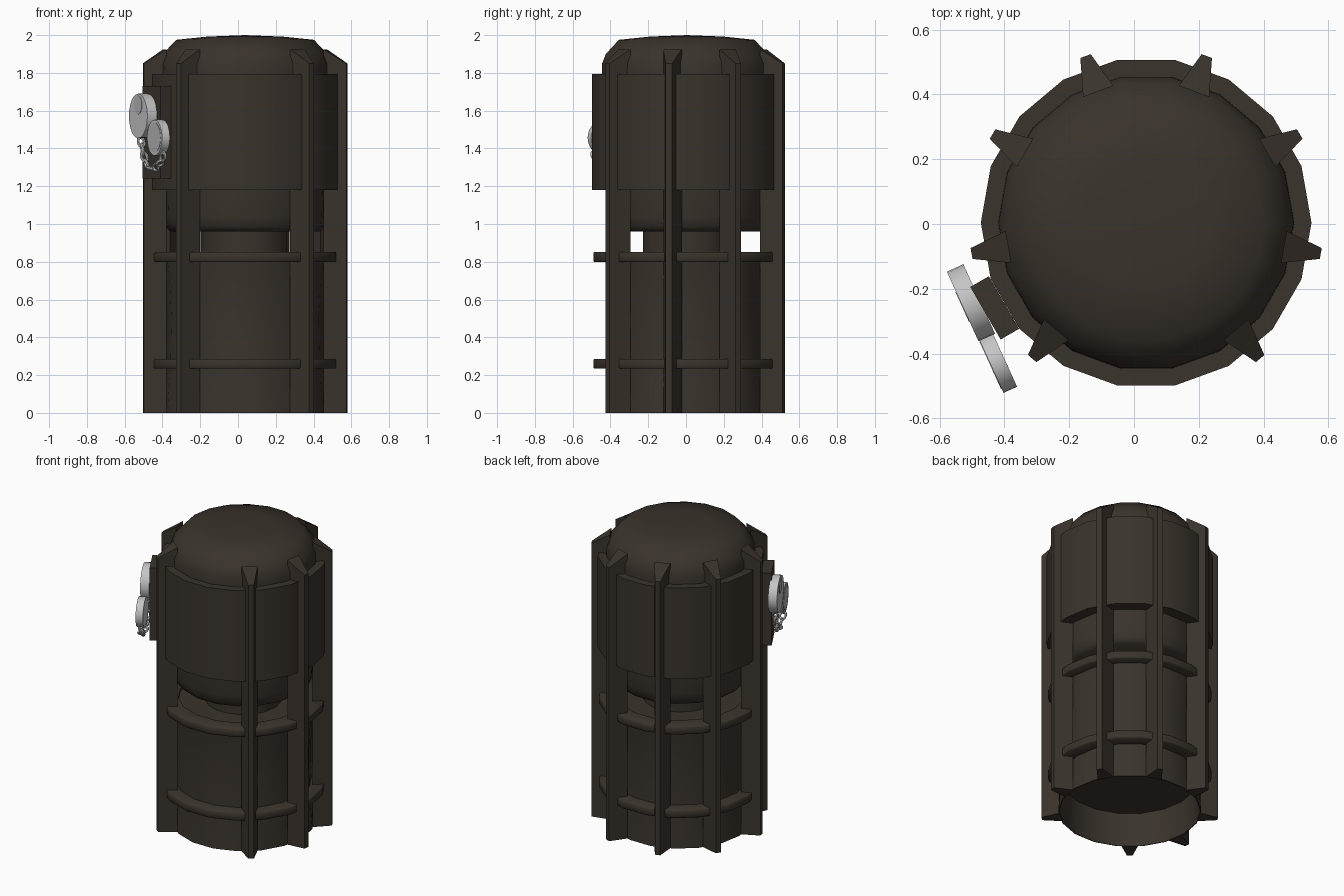
import bpy, bmesh, math
from mathutils import Vector, Matrix

if "Cube" in bpy.data.objects:
    bpy.data.objects.remove(bpy.data.objects["Cube"])

CX = 0.0375   # axis of the canister
CY = 0.004
SIDES = 18


def material(name, rgb):
    m = bpy.data.materials.new(name)
    m.diffuse_color = (*rgb, 1)
    m.use_nodes = True
    m.node_tree.nodes["Principled BSDF"].inputs["Base Color"].default_value = m.diffuse_color
    return m


BROWN = material("dark brown metal", (0.042, 0.033, 0.025))
GREY = material("light grey metal", (0.56, 0.56, 0.56))
MID = material("mid grey metal", (0.47, 0.47, 0.47))


def finish(name, bm, mat, angle=32):
    bmesh.ops.remove_doubles(bm, verts=bm.verts, dist=1e-5)
    bmesh.ops.recalc_face_normals(bm, faces=bm.faces)
    me = bpy.data.meshes.new(name)
    bm.to_mesh(me)
    bm.free()
    me.materials.append(mat)
    ob = bpy.data.objects.new(name, me)
    bpy.context.collection.objects.link(ob)
    if angle:
        bpy.ops.object.select_all(action='DESELECT')
        ob.select_set(True)
        bpy.context.view_layer.objects.active = ob
        bpy.ops.object.shade_smooth_by_angle(angle=math.radians(angle))
    return ob


def lathe(name, profile, mat=BROWN, closed=False, angle=32):
    """Revolve an (r, z) profile about the canister axis."""
    bm = bmesh.new()
    vs = [bm.verts.new((r, 0, z)) for r, z in profile]
    n = len(vs)
    edges = [bm.edges.new((vs[i], vs[(i + 1) % n])) for i in range(n if closed else n - 1)]
    bmesh.ops.spin(bm, geom=vs + edges, cent=(0, 0, 0), axis=(0, 0, 1),
                   angle=2 * math.pi, steps=SIDES, use_duplicate=False)
    bmesh.ops.remove_doubles(bm, verts=bm.verts, dist=1e-4)
    bmesh.ops.translate(bm, verts=bm.verts, vec=(CX, CY, 0))
    return finish(name, bm, mat, angle)


# domed upper housing, its outer band, and the narrow core below
lathe("upper_housing", [(0, 0.96), (0.395, 0.96), (0.42, 0.985), (0.432, 1.04),
                        (0.436, 1.2), (0.457, 1.78), (0.455, 1.85), (0.435, 1.9),
                        (0.365, 1.975), (0.2, 1.992), (0, 2.0)], angle=50)
lathe("outer_band", [(0.42, 1.18), (0.51, 1.18), (0.51, 1.795), (0.42, 1.795)], closed=True)
lathe("core", [(0.235, 0.78), (0.235, 1.0)])

# lower drum, hollow underneath
lathe("lower_drum", [(0, 0.83), (0.44, 0.83), (0.425, 0.7), (0.415, 0.5), (0.42, 0.25),
                     (0.438, 0.0), (0.433, 0.0), (0.415, 0.22), (0, 0.22)])

# two hoops
for name, z in (("lower_hoop", 0.26), ("upper_hoop", 0.825)):
    lathe(name, [(0.4, z - 0.026), (0.498, z - 0.026), (0.502, z - 0.021),
                 (0.502, z + 0.021), (0.498, z + 0.026), (0.4, z + 0.026)],
          closed=True, angle=60)


# eight tapered vertical ribs, the front position is left empty
def rib(name, deg):
    bm = bmesh.new()
    ri, ro, wi, wo = 0.431, 0.547, 0.05, 0.017
    rows = [[(ri, -wi, 0), (ro, -wo, 0), (ro, wo, 0), (ri, wi, 0)],
            [(ri, -wi, 1.925), (ro, -wo, 1.85), (ro, wo, 1.85), (ri, wi, 1.925)]]
    a, b = [[bm.verts.new(p) for p in row] for row in rows]
    for i in range(4):
        j = (i + 1) % 4
        bm.faces.new((a[i], a[j], b[j], b[i]))
    bm.faces.new(a)
    bm.faces.new(b)
    bm.transform(Matrix.Translation((CX, CY, 0)) @ Matrix.Rotation(math.radians(deg), 4, 'Z'))
    return finish(name, bm, BROWN, angle=0)


for k in range(9):
    angle = 30 + 40 * k
    if angle != 270:
        rib(f"rib_{k}", angle)

# mounting box on the front left
bm = bmesh.new()
bmesh.ops.create_cube(bm, size=1)
bm.transform(Matrix.Translation((CX, CY, 0)) @ Matrix.Rotation(math.radians(210), 4, 'Z')
             @ Matrix.Translation((0.536, -0.006, 1.485)) @ Matrix.Diagonal((0.066, 0.187, 0.49, 1)))
finish("mounting_box", bm, BROWN, angle=0)

# hanging discs: local frame with x outward
TAG = math.radians(204.5)


def frame(x, y, z):
    return Matrix.Translation((x, y, z)) @ Matrix.Rotation(TAG, 4, 'Z')


def disc(name, pos, r, depth, mat=GREY, out=0.0, up=0.0, seg=24):
    bm = bmesh.new()
    bmesh.ops.create_cone(bm, cap_ends=True, segments=seg, radius1=r, radius2=r, depth=depth)
    bm.transform(frame(*pos) @ Matrix.Translation((out, 0, up))
                 @ Matrix.Rotation(math.pi / 2, 4, 'Y'))
    return finish(name, bm, mat)


BIG = (-0.503, -0.243, 1.572)
SMALL = (-0.421, -0.425, 1.457)
disc("large_disc", BIG, 0.118, 0.056)
disc("large_disc_mark", BIG, 0.05, 0.004, MID, out=0.028, up=0.058, seg=16)
disc("small_disc", SMALL, 0.095, 0.046)
disc("small_disc_face", SMALL, 0.08, 0.004, MID, out=0.023)


# chain links hanging below the discs
def link(name, x, z, roll, turn):
    bm = bmesh.new()
    R, r, n, m = 0.021, 0.0085, 12, 6
    grid = []
    for i in range(n):
        a = 2 * math.pi * i / n
        row = []
        for j in range(m):
            b = 2 * math.pi * j / m
            d = R + r * math.cos(b)
            row.append(bm.verts.new((r * math.sin(b), d * math.cos(a) * 0.85, d * math.sin(a) * 1.35)))
        grid.append(row)
    for i in range(n):
        for j in range(m):
            bm.faces.new((grid[i][j], grid[(i + 1) % n][j],
                          grid[(i + 1) % n][(j + 1) % m], grid[i][(j + 1) % m]))
    y = -0.243 - (x + 0.503) * 2.24
    bm.transform(frame(x, y, z) @ Matrix.Rotation(roll, 4, 'X') @ Matrix.Rotation(turn, 4, 'Z'))
    return finish(name, bm, GREY)


path = [(-0.513, 1.435), (-0.506, 1.395), (-0.496, 1.355), (-0.485, 1.317), (-0.461, 1.295),
        (-0.435, 1.3), (-0.412, 1.322), (-0.398, 1.355)]
for i, (x, z) in enumerate(path):
    a, b = path[max(i - 1, 0)], path[min(i + 1, len(path) - 1)]
    du, dz = (b[0] - a[0]) * 2.4, b[1] - a[1]
    link(f"chain_link_{i}", x, z, math.atan2(-du, dz), 0.3 if i % 2 else 1.5)
